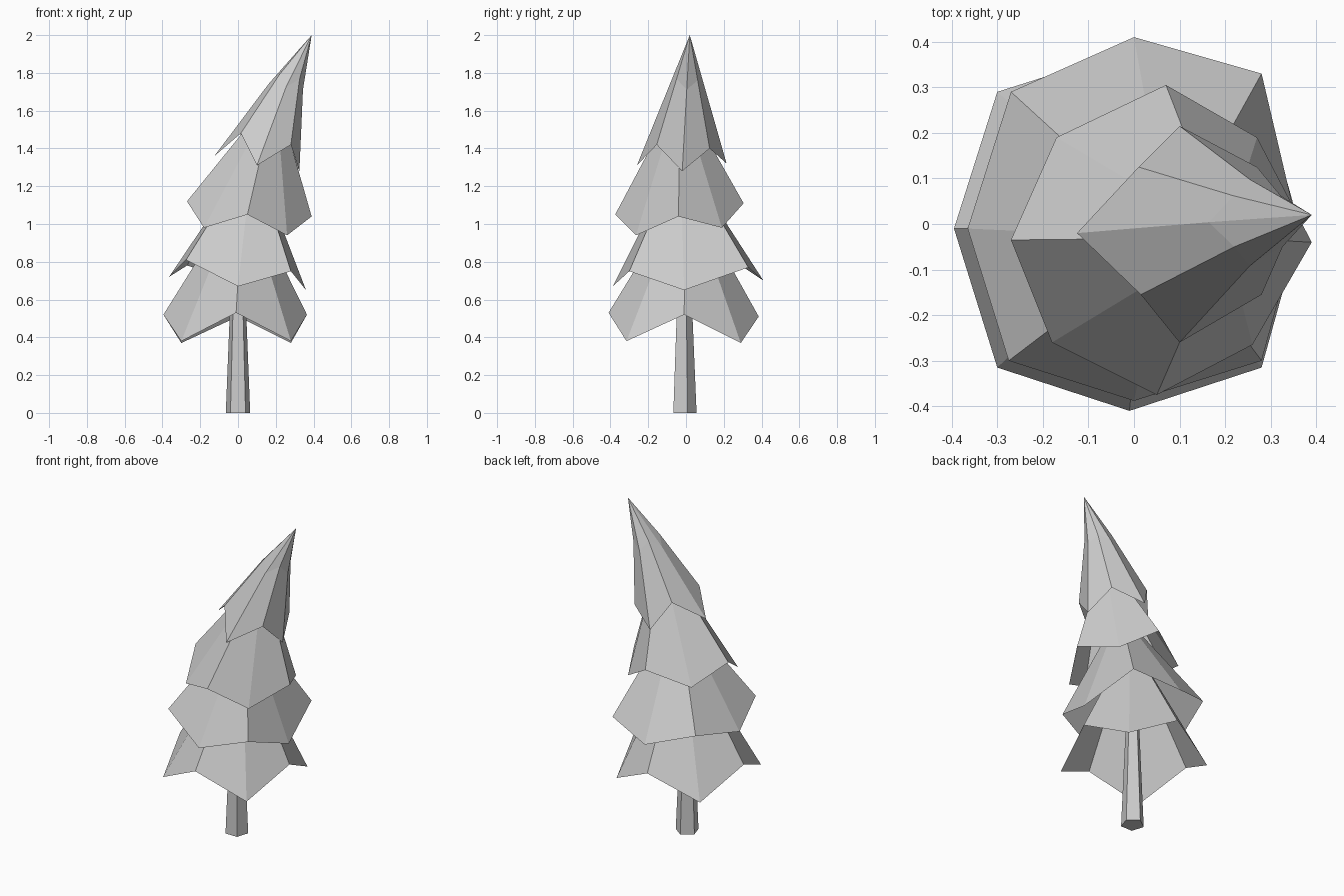
import bpy
import bmesh
from math import cos, sin, radians
from mathutils import Vector

cube = bpy.data.objects.get("Cube")
if cube:
    bpy.data.objects.remove(cube, do_unlink=True)

# Single plain colour
grey = bpy.data.materials.new("plain_grey")
grey.use_nodes = True
colour = (0.6, 0.6, 0.6, 1)
grey.diffuse_color = colour
grey.node_tree.nodes["Principled BSDF"].inputs["Base Color"].default_value = colour


def finish(name, bm):
    """Turn a bmesh into a flat shaded object."""
    mesh = bpy.data.meshes.new(name)
    bm.to_mesh(mesh)
    bm.free()
    mesh.materials.append(grey)
    obj = bpy.data.objects.new(name, mesh)
    bpy.context.collection.objects.link(obj)
    return obj


def bridge(bm, lower, upper):
    """Join two rings of equal count with quads."""
    n = len(lower)
    for i in range(n):
        j = (i + 1) % n
        bm.faces.new((lower[i], lower[j], upper[j], upper[i]))


def foliage_tier(name, rim, apex, bend=None):
    """Open cone of branches with a zigzag rim; bend adds a shifted middle ring."""
    bm = bmesh.new()
    points = [Vector(p) for p in rim]
    tip = Vector(apex)
    ring = [bm.verts.new(p) for p in points]
    if bend:
        middle = [bm.verts.new(p.lerp(tip, 0.6) + Vector(bend)) for p in points]
        bridge(bm, ring, middle)
        ring = middle
    top = bm.verts.new(tip)
    for i in range(len(ring)):
        bm.faces.new((ring[i], ring[(i + 1) % len(ring)], top))
    return finish(name, bm)


# Rims run anticlockwise from the west corner
foliage_tier("bottom_branches", [
    (-.395, -.01, .52), (-.3, -.315, .38), (-.01, -.41, .53), (.28, -.315, .38),
    (.365, -.01, .52), (.28, .29, .37), (0, .385, .51), (-.3, .29, .37)],
    (.03, 0, 1.2))

foliage_tier("lower_branches", [
    (-.365, -.01, .72), (-.275, -.3, .81), (0, -.388, .67), (.28, -.3, .75),
    (.36, -.01, .65), (.28, .33, .77), (0, .41, .7), (-.27, .29, .78)],
    (.08, -.03, 1.38))

foliage_tier("upper_branches", [
    (-.27, -.035, 1.12), (-.18, -.26, .98), (.05, -.375, 1.05), (.26, -.265, .94),
    (.39, -.04, 1.04), (.27, .19, .98), (.07, .305, 1.11), (-.17, .19, 1.02)],
    (.2, -.03, 1.7))

foliage_tier("leaning_treetop", [
    (-.125, -.02, 1.36), (.015, -.155, 1.48), (.1, -.26, 1.31), (.28, -.155, 1.42),
    (.325, -.02, 1.28), (.27, .125, 1.4), (.1, .215, 1.32), (.01, .125, 1.48)],
    (.39, .02, 2), bend=(-.02, 0, 0))

# Tapered five sided trunk
bm = bmesh.new()
rings = []
for radius, height in ((.068, 0), (.03, .9)):
    angles = [radians(90 + 72 * k) for k in range(5)]
    rings.append([bm.verts.new((radius * cos(a), radius * sin(a) - .012, height))
                  for a in angles])
bridge(bm, rings[0], rings[1])
bm.faces.new(rings[0][::-1])
bm.faces.new(rings[1])
finish("trunk", bm)
